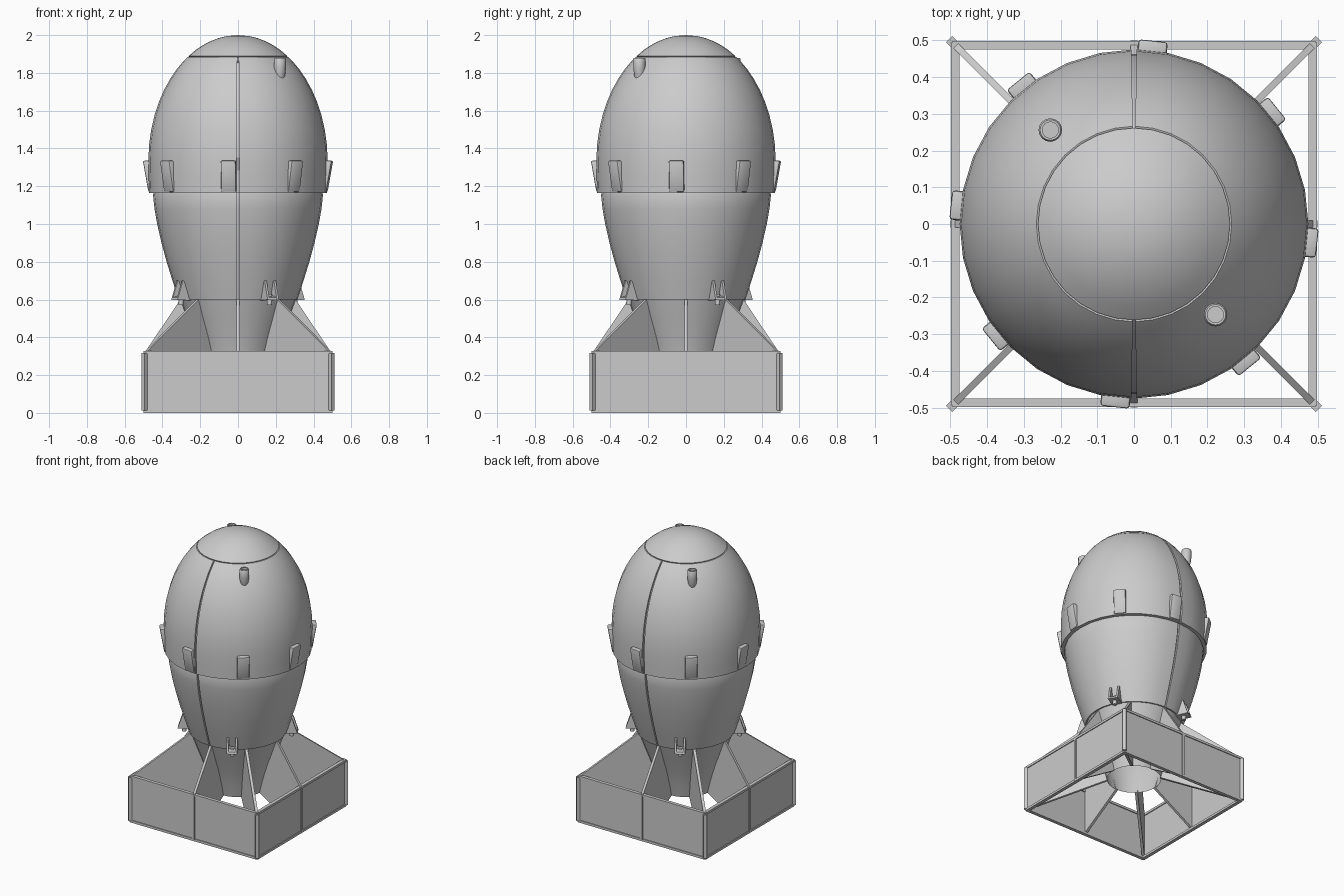
import bpy, bmesh, math
from math import pi, sin, cos, radians, sqrt
from mathutils import Matrix, Vector

if "Cube" in bpy.data.objects:
    bpy.data.objects.remove(bpy.data.objects["Cube"])


def finish(name, bm, angle=None):
    bmesh.ops.remove_doubles(bm, verts=bm.verts, dist=1e-5)
    bmesh.ops.recalc_face_normals(bm, faces=bm.faces)
    me = bpy.data.meshes.new(name)
    bm.to_mesh(me)
    bm.free()
    ob = bpy.data.objects.new(name, me)
    bpy.context.collection.objects.link(ob)
    if angle:
        bpy.ops.object.select_all(action='DESELECT')
        ob.select_set(True)
        bpy.context.view_layer.objects.active = ob
        bpy.ops.object.shade_smooth_by_angle(angle=radians(angle))
    return ob


def lathe(name, profile, segs=32, groove=False, loc=(0, 0), angle=35):
    """Revolve (r, z) points; optional seam grooves at the front and back."""
    ring = []
    for i in range(segs):
        a = 2 * pi * i / segs
        if groove and i % (segs // 2) == segs // 4:
            d = radians(0.8)
            ring += [(a - d, 0), (a - d, 0.012), (a + d, 0.012), (a + d, 0)]
        else:
            ring.append((a, 0))
    bm = bmesh.new()
    rows = [[bm.verts.new((loc[0] + max(r - k, 0) * cos(a), loc[1] + max(r - k, 0) * sin(a), z))
             for a, k in ring] for r, z in profile]
    n = len(ring)
    for lo, hi in zip(rows, rows[1:]):
        for j in range(n):
            bm.faces.new((lo[j], lo[(j + 1) % n], hi[(j + 1) % n], hi[j]))
    return finish(name, bm, angle)


def prism(name, pts, width, ang):
    """Plate with an (r, z) outline, extruded sideways and turned about z."""
    return prism_at(name, pts, width, ang, 0)


def prism_at(name, pts, width, ang, side, bevel=0):
    bm = bmesh.new()
    f = bm.faces.new([bm.verts.new((r, side - width / 2, z)) for r, z in pts])
    ext = bmesh.ops.extrude_face_region(bm, geom=[f])
    vs = [v for v in ext['geom'] if isinstance(v, bmesh.types.BMVert)]
    bmesh.ops.translate(bm, verts=vs, vec=(0, width, 0))
    if bevel:
        bmesh.ops.bevel(bm, geom=bm.edges[:], offset=bevel, segments=2,
                        affect='EDGES', profile=0.5)
    bmesh.ops.rotate(bm, verts=bm.verts, matrix=Matrix.Rotation(ang, 3, 'Z'))
    return finish(name, bm, 30 if bevel else None)


def dome_r(z):
    return 0.475 * sqrt(max(0, 1 - ((z - 1.33) / 0.67) ** 2))


# Upper casing: egg-shaped shell with a lip at its lower edge
upper = [(0.44, 1.165), (0.470, 1.165), (0.473, 1.24)]
upper += [(dome_r(z), z) for z in (1.33, 1.42, 1.5, 1.58, 1.65, 1.71, 1.77, 1.82, 1.86, 1.885)]
upper += [(0.255, 1.882)]
lathe("upper_casing", upper, groove=True)

# Nose cap
cap = [(0.25, 1.875), (0.2615, 1.889)]
cap += [(dome_r(z), z) for z in (1.92, 1.945, 1.967, 1.983, 1.994)] + [(0, 2.0)]
lathe("nose_cap", cap)

# Lower casing, tapering to the tail
lower = [(0.42, 1.168), (0.446, 1.168), (0.450, 1.155), (0.442, 1.08), (0.428, 1.0), (0.405, 0.9),
         (0.378, 0.8), (0.347, 0.7), (0.315, 0.6), (0.30, 0.6)]
lathe("lower_casing", lower, groove=True)

# Tail cone, open at the bottom
lathe("tail_cone", [(0.308, 0.605), (0.27, 0.5), (0.232, 0.4), (0.2, 0.3), (0.175, 0.2)])

# Eight lugs around the waist
for i in range(8):
    prism_at("waist_lug", [(0.43, 1.17), (0.474, 1.17), (0.503, 1.335), (0.45, 1.335)],
             0.08, radians(39 + 45 * i), 0, 0.008)

# Two fuse sockets on the dome
for x, y in ((0.222, -0.247), (-0.228, 0.256)):
    lathe("fuse_socket", [(0, 1.755), (0.018, 1.76), (0.027, 1.785), (0.032, 1.83), (0.032, 1.874),
                          (0.028, 1.88), (0.022, 1.88), (0.022, 1.866), (0, 1.866)],
          segs=16, loc=(x, y))

# Four pronged brackets above the tail
for i in range(4):
    a = radians(29 + 90 * i)
    for s in (-0.028, 0.028):
        prism_at("bracket_prong", [(0.29, 0.595), (0.385, 0.6), (0.375, 0.63), (0.352, 0.70), (0.33, 0.69)],
                 0.012, a, s)
    prism("bracket_plate", [(0.29, 0.595), (0.385, 0.598), (0.381, 0.612), (0.30, 0.63)], 0.06, a)
    bm = bmesh.new()
    bmesh.ops.create_cone(bm, cap_ends=True, segments=12, radius1=0.014, radius2=0.014, depth=0.06)
    bmesh.ops.transform(bm, verts=bm.verts, matrix=Matrix.Rotation(a, 4, 'Z')
                        @ Matrix.Translation((0.345, 0, 0.6)))
    finish("bracket_bolt", bm, 35)

# Eight fins joining the tail cone to the box
for i in range(8):
    R = 0.69 if i % 2 else 0.49
    prism("tail_fin", [(0.17, 0.2), (R, 0.008), (R, 0.325), (0.305, 0.6), (0.29, 0.6)],
          0.018, radians(45 * i))

# Square box tail: wall panels, rims, mid ribs and corner posts
for i in range(4):
    a = radians(90 * i)
    prism("box_wall", [(0.481, 0.008), (0.493, 0.008), (0.493, 0.322), (0.481, 0.322)], 0.98, a)
    for z in (0.0, 0.312):
        prism("box_rim", [(0.475, z), (0.499, z), (0.499, z + 0.016), (0.475, z + 0.016)], 0.99, a)
    prism("box_mid_rib", [(0.485, 0.01), (0.5, 0.01), (0.5, 0.32), (0.485, 0.32)], 0.018, a)
    prism("corner_post", [(0.69, 0.012), (0.712, 0.012), (0.712, 0.318), (0.69, 0.318)],
          0.024, a + pi / 4)
